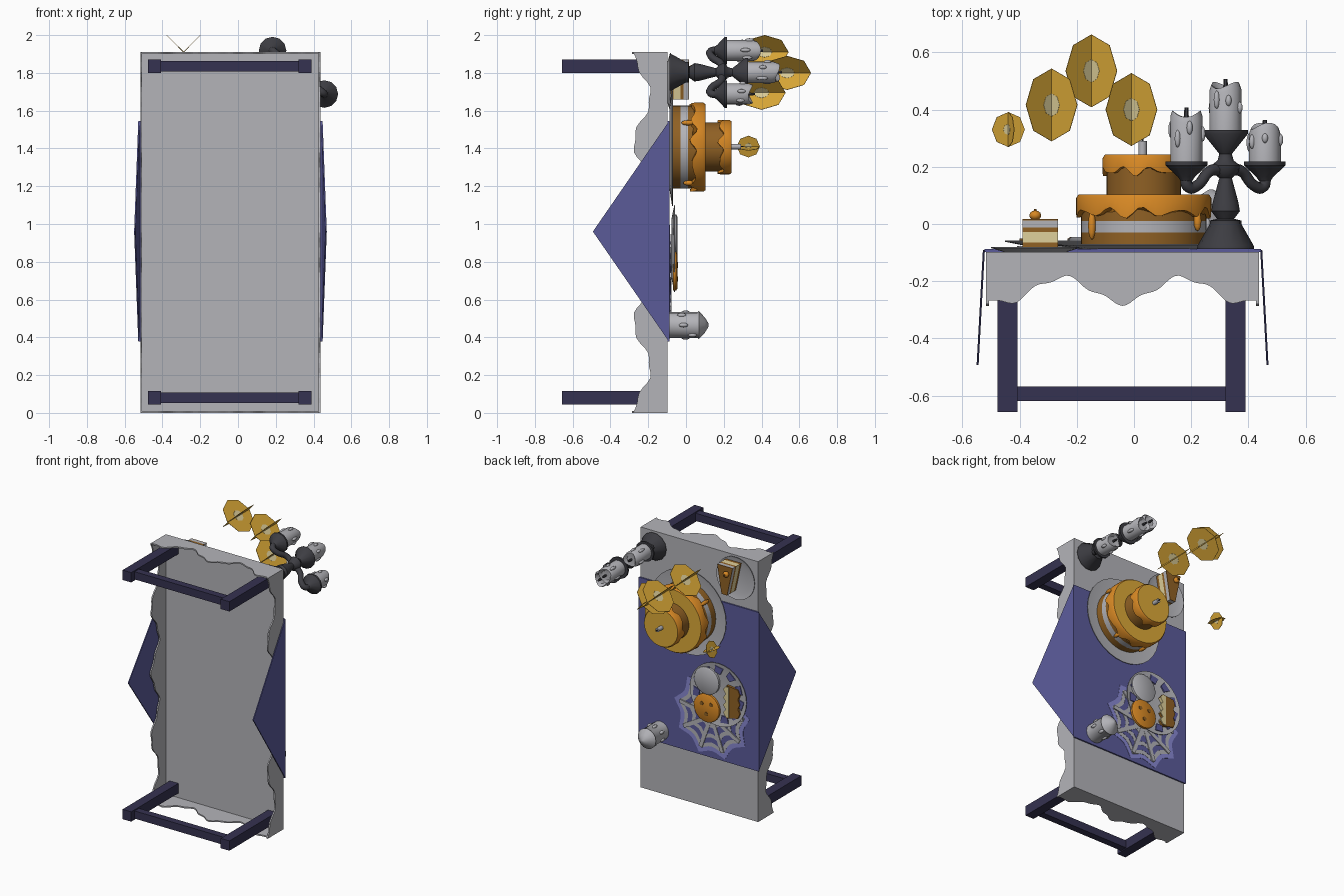
import bpy, bmesh, math, random
from mathutils import Matrix, Vector

if "Cube" in bpy.data.objects:
    bpy.data.objects.remove(bpy.data.objects["Cube"])
random.seed(4)
TAU = math.tau
# parts are modelled upright (x, -w, height) and tipped so that height -> +y, w -> +z
TIP = Matrix.Rotation(-math.pi / 2, 4, 'X')

def mat(name, rgb):
    m = bpy.data.materials.new(name)
    m.diffuse_color = [c ** 2.2 for c in rgb] + [1]
    m.use_nodes = True
    m.node_tree.nodes["Principled BSDF"].inputs["Base Color"].default_value = m.diffuse_color
    return m

CLOTH = mat("pale grey", (.70, .70, .72))
BLUE = mat("indigo", (.36, .36, .60))
NAVY = mat("navy wood", (.22, .21, .32))
ORANGE = mat("orange icing", (.84, .53, .16))
GOLD = mat("gold", (.86, .66, .23))
BROWN = mat("brown sponge", (.56, .38, .16))
LILAC = mat("lilac", (.53, .53, .82))
IRON = mat("charcoal iron", (.25, .25, .27))
CREAM = mat("pale cream", (.87, .81, .60))

def finish(name, bm, mats, smooth=False):
    bmesh.ops.recalc_face_normals(bm, faces=bm.faces)
    me = bpy.data.meshes.new(name)
    bm.to_mesh(me)
    bm.free()
    me.transform(TIP)
    for m in mats if isinstance(mats, (list, tuple)) else [mats]:
        me.materials.append(m)
    ob = bpy.data.objects.new(name, me)
    bpy.context.collection.objects.link(ob)
    if smooth:
        bpy.context.view_layer.objects.active = ob
        bpy.ops.object.select_all(action='DESELECT')
        ob.select_set(True)
        bpy.ops.object.shade_smooth_by_angle(angle=math.radians(40))
    return ob

def box(name, x0, x1, w0, w1, h0, h1, m):
    bm = bmesh.new()
    bmesh.ops.create_cube(bm, size=1)
    for v in bm.verts:
        v.co = ((x0 + x1) / 2 + v.co.x * (x1 - x0), -(w0 + w1) / 2 + v.co.y * (w1 - w0),
                (h0 + h1) / 2 + v.co.z * (h1 - h0))
    return finish(name, bm, m)

def lathe(name, x, w, prof, mats, n=24, bands=None, jitter=None):
    """Solid of revolution; bands gives a material index per profile segment."""
    bm = bmesh.new()
    rings = []
    for k, (r, h) in enumerate(prof):
        rings.append([bm.verts.new((x + r * math.cos(TAU * i / n), -w + r * math.sin(TAU * i / n),
                     h + (jitter(k, TAU * i / n) if jitter else 0))) for i in range(n)])
    for k in range(len(prof) - 1):
        for i in range(n):
            j = (i + 1) % n
            f = bm.faces.new((rings[k][i], rings[k][j], rings[k + 1][j], rings[k + 1][i]))
            f.material_index = bands[k] if bands else 0
    bm.faces.new(rings[0])
    bm.faces.new(rings[-1]).material_index = bands[-1] if bands else 0
    return finish(name, bm, mats, True)

def prism(name, pts, h0, h1, m):
    """Flat (x, w) outline extruded upward."""
    bm = bmesh.new()
    f = bm.faces.new([bm.verts.new((x, -w, h0)) for x, w in pts])
    r = bmesh.ops.extrude_face_region(bm, geom=[f])
    bmesh.ops.translate(bm, vec=(0, 0, h1 - h0), verts=[v for v in r['geom'] if isinstance(v, bmesh.types.BMVert)])
    return finish(name, bm, m)

def ball(name, x, w, h, r, sz, m):
    bm = bmesh.new()
    bmesh.ops.create_uvsphere(bm, u_segments=10, v_segments=6, radius=r)
    bmesh.ops.transform(bm, matrix=Matrix.Translation((x, -w, h)) @ Matrix.Diagonal((1, 1, sz, 1)), verts=bm.verts)
    return finish(name, bm, m, True)

# ---- table frame: four legs and two end rails
for w, tag in ((.08, "back"), (1.835, "front")):
    for x0, x1, side in ((-.477, -.407, "left"), (.32, .39, "right")):
        box(f"{tag}_{side}_leg", x0, x1, w - .036, w + .036, -.657, -.11, NAVY)
    box(tag + "_rail", -.41, .325, w - .028, w + .028, -.618, -.567, NAVY)

# ---- tablecloth: flat top with a scalloped skirt
X0, X1, W1, TOP = -.517, .437, 1.91, -.098
box("cloth_top", X0, X1, 0, W1, TOP - .01, TOP, CLOTH)

def skirt(name, a, b, period):
    n = 72
    a, b = Vector(a), Vector(b)
    length = (b - a).length
    bm = bmesh.new()
    rows = []
    for i in range(n + 1):
        p = a.lerp(b, i / n)
        s = length * (i / n - .5)
        low = -.232 - .045 * math.cos(TAU * s / period) - .009 * math.cos(TAU * s / period * 3.4)
        rows.append([bm.verts.new((p.x, -p.y, h)) for h in (TOP - .001, low)])
    for q, r in zip(rows, rows[1:]):
        bm.faces.new((q[0], r[0], r[1], q[1]))
    ob = finish(name, bm, CLOTH)
    md = ob.modifiers.new("thickness", 'SOLIDIFY')
    md.thickness, md.offset = .01, 0
e = .005
skirt("front_skirt", (X0, W1 - e), (X1, W1 - e), .42)
skirt("back_skirt", (X0, e), (X1, e), .42)
skirt("left_skirt", (X0 + e, 0), (X0 + e, W1), .4775)
skirt("right_skirt", (X1 - e, 0), (X1 - e, W1), .4775)

# ---- runner with a hanging point at each side
box("runner", X0 - .006, X1 + .006, .377, 1.544, TOP, TOP + .01, BLUE)
for xe, s in ((X0 - .004, -1), (X1 + .004, 1)):
    bm = bmesh.new()
    tri = [(xe, 1.544, TOP + .008), (xe, .377, TOP + .008), (xe + s * .022, .96, -.493)]
    inner = [bm.verts.new((x, -w, h)) for x, w, h in tri]
    outer = [bm.verts.new((x + s * .007, -w, h)) for x, w, h in tri]
    bm.faces.new(inner)
    bm.faces.new(outer)
    for i in range(3):
        j = (i + 1) % 3
        bm.faces.new((inner[i], inner[j], outer[j], outer[i]))
    finish("runner_point", bm, BLUE)

# ---- web doily: scalloped mat, darker centre, pale strands
DX, DW, SP, H = -.15, .685, 9, TOP + .01

def scallop(r, dip):
    out = []
    for i in range(SP * 6):
        a = TAU * i / (SP * 6)
        k = r * (1 - dip * math.sin(math.pi * (i % 6) / 6))
        out.append((DX + k * math.sin(a), DW + k * math.cos(a)))
    return out
for k, (r, m) in enumerate(((.31, LILAC), (.27, CLOTH), (.235, BLUE), (.19, CLOTH), (.155, BLUE), (.10, CLOTH))):
    prism("web_ring", scallop(r, .17), H, H + .002 + .0015 * k, m)
for i in range(SP):
    a = TAU * i / SP
    d, p = Vector((math.sin(a), math.cos(a))), Vector((math.cos(a), -math.sin(a))) * .014
    c = Vector((DX, DW))
    prism("web_strand", [c - p, c + p, c + d * .26 + p, c + d * .26 - p], H, H + .0115, CLOTH)

# ---- plates
def plate(name, x, w, r, h):
    lathe(name, x, w, [(r * .7, h), (r, h + .014), (r, h + .018), (r * .75, h + .008)], CLOTH, 32)
plate("cake_plate", .034, 1.406, .31, H)
plate("slice_plate", -.345, 1.75, .155, TOP)
PX, PW, PH = -.22, .87, H + .012
plate("treat_plate", PX, PW, .23, PH)
for i in range(11):
    a = TAU * i / 11
    pts = [(PX + r * math.sin(a + t), PW + r * math.cos(a + t)) for r, t in ((.15, -.1), (.2, -.2), (.21, .12), (.165, .17))]
    prism("plate_patch", pts, PH + .01, PH + .019, BLUE)

# ---- treats on the plate
lathe("round_biscuit", -.13, .95, [(.10, PH + .008), (.10, PH + .024), (.09, PH + .03)], CLOTH, 24)
lathe("orange_biscuit", -.13, .75, [(.103, PH + .008), (.103, PH + .024), (.093, PH + .03)], ORANGE, 24)
for dx, dw in ((.035, .03), (-.04, .035), (0, -.04)):
    lathe("biscuit_dot", -.13 + dx, .75 + dw, [(.014, PH + .03), (.014, PH + .034)], BROWN, 10)
zig = [(-.335 + (.065 if i % 2 else .04), .72 + .03 * i) for i in range(9)]
prism("brown_biscuit", zig + [(-.385 - (.015 if i % 2 else 0), .95 - .035 * i) for i in range(7)], PH + .008, PH + .026, BROWN)
prism("biscuit_icing", [(-.29 + (.02 if i % 2 else 0), .73 + .028 * i) for i in range(9)] +
      [(-.315, .95), (-.315, .73)], PH + .008, PH + .031, CREAM)

# ---- two-tier cake: layered sponge with dripping icing
CX, CW = .034, 1.407
lathe("lower_sponge", CX, CW, [(.22, -.08), (.22, -.03), (.22, .01), (.22, .09)], [BROWN, CLOTH], 40, [0, 1, 0])
lathe("upper_sponge", CX, CW, [(.13, .095), (.13, .225)], BROWN, 36)

def icing(name, r, low, top, amp, waves):
    def drip(k, a):
        return amp * (math.sin(a * waves) + .5 * math.sin(a * (waves + 4) + 1)) if k < 2 else 0
    lathe(name, CX, CW, [(r - .014, low), (r, low), (r, top - .012), (r - .008, top)], [ORANGE, GOLD], 72, [0, 0, 0, 1], drip)
icing("lower_icing", .236, .04, .103, .014, 11)
icing("upper_icing", .144, .185, .242, .012, 8)
for a, length in ((2.49, .10), (.6, .07), (4.2, .09), (5.3, .06)):
    ball("icing_drip", CX + .228 * math.cos(a), CW + .228 * math.sin(a), .045 - length / 2, .014, length / .028, ORANGE)
lathe("cake_candle", .03, 1.41, [(.015, .24), (.015, .29)], CLOTH, 10)
lathe("cake_wick", .03, 1.41, [(.004, .29), (.004, .305)], IRON, 6)

# ---- cake slice: layered wedge
wedge = [(-.39, 1.87), (-.265, 1.87), (-.30, 1.66), (-.345, 1.66)]
for h0, h1, m in ((-.085, -.065, BROWN), (-.065, -.028, CREAM), (-.028, -.012, BROWN), (-.012, .013, CLOTH), (.013, .017, BROWN)):
    prism("slice_layer", wedge, h0, h1, m)
ball("slice_topping", -.345, 1.82, .03, .022, .8, ORANGE)
lathe("topping_stem", -.345, 1.82, [(.007, .04), (.004, .053)], BROWN, 6)

# ---- wax candles with drips and wicks
def candle(name, x, w, h0, h1, r=.056):
    lathe(name, x, w, [(r, h0), (r, h1 - .02), (r * .88, h1), (r * .6, h1 - .012)], CLOTH, 16,
          jitter=lambda k, a: .012 * math.sin(2 * a + x * 9) if k in (1, 2) else 0)
    for i in range(6):
        a = TAU * (i + random.random() * .6) / 6
        ball(name + "_drip", x + r * math.cos(a), w + r * math.sin(a), h1 - random.uniform(.04, .09), .011, random.uniform(1.5, 3), CLOTH)
    lathe(name + "_wick", x, w, [(.009, h1 - .02), (.007, h1 + .022)], IRON, 6)

lathe("squat_candle", .27, .465, [(.068, -.088), (.068, .06), (.074, .068), (.04, .10), (.008, .12)], CLOTH, 16)
for i in range(7):
    a = TAU * i / 7
    ball("squat_drip", .27 + .067 * math.cos(a), .465 + .067 * math.sin(a), random.uniform(-.03, .04), .012, 2, CLOTH)

# ---- candelabra
KX, KW = .32, 1.803
lathe("candelabra_stem", KX, KW, [(.10, -.088), (.098, -.075), (.055, .0), (.055, .012), (.03, .018), (.05, .045),
      (.045, .075), (.022, .16), (.045, .18), (.05, .205), (.028, .222), (.022, .245), (.078, .315), (.078, .328)], IRON, 14)
candle("middle_candle", KX, KW, .326, .485)
for s, top, tag in ((-1, .385, "left"), (1, .342, "right")):
    ox, ow = s * .137, -s * .115
    cu = bpy.data.curves.new(tag + "_arm", 'CURVE')
    cu.dimensions, cu.bevel_depth, cu.bevel_resolution, cu.resolution_u = '3D', .02, 2, 6
    cu.use_fill_caps = True
    cu.materials.append(IRON)
    sp = cu.splines.new('BEZIER')
    path = ((.1, .19), (.4, .185), (.72, .135), (.96, .13), (1, .18))
    sp.bezier_points.add(len(path) - 1)
    for p, (f, h) in zip(sp.bezier_points, path):
        p.co = (KX + ox * f, h, KW + ow * f)
        p.handle_left_type = p.handle_right_type = 'AUTO'
    bpy.context.collection.objects.link(bpy.data.objects.new(tag + "_arm", cu))
    lathe(tag + "_cup", KX + ox, KW + ow, [(.02, .15), (.03, .165), (.073, .205), (.073, .218)], IRON, 12)
    candle(tag + "_candle", KX + ox, KW + ow, .216, top)

# ---- flames: crossed octagonal cards with a pale core
def flame(x, w, h, r, turn):
    for t in (turn, turn + math.pi / 2):
        for rr, th, m, nm in ((r, .002, GOLD, "flame"), (r * .32, .004, CREAM, "flame_core")):
            bm = bmesh.new()
            bmesh.ops.create_cone(bm, cap_ends=True, segments=8, radius1=rr, radius2=rr, depth=th)
            bmesh.ops.transform(bm, verts=bm.verts, matrix=Matrix.Translation((x, -w, h)) @
                                Matrix.Rotation(t, 4, 'Z') @ Matrix.Rotation(math.pi / 2, 4, 'X'))
            finish(nm, bm, m)
flame(-.288, 1.91, .416, .127, math.pi / 4)
flame(-.149, 1.80, .535, .127, math.pi / 4)
flame(-.009, 1.695, .40, .127, math.pi / 4)
flame(-.439, 1.41, .33, .061, math.radians(20))
